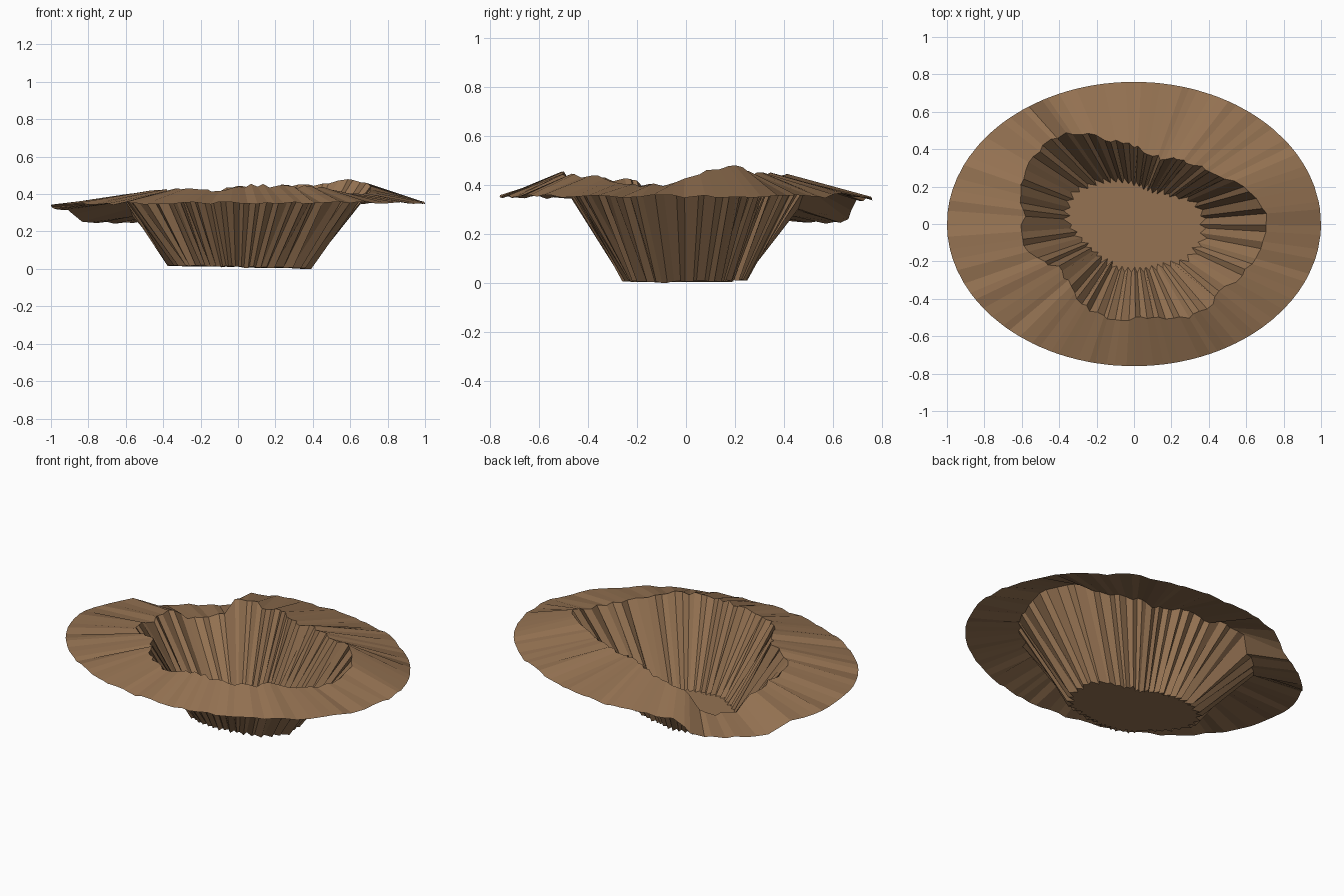
import bpy, bmesh, math, random

if "Cube" in bpy.data.objects:
    bpy.data.objects.remove(bpy.data.objects["Cube"])

random.seed(4)
N = 96

# Crater lip (x, y, z), anticlockwise from the right
LIP = [(.71, .03, .45), (.68, .12, .46), (.60, .18, .48), (.42, .27, .455), (.30, .33, .45),
       (.15, .35, .44), (.05, .39, .45), (-.15, .45, .42), (-.30, .49, .42), (-.37, .48, .40),
       (-.40, .47, .31), (-.50, .40, .28), (-.57, .32, .28), (-.585, .28, .34), (-.60, .20, .37),
       (-.59, .05, .38), (-.59, -.10, .39), (-.52, -.18, .41), (-.40, -.23, .42),
       (-.33, -.33, .43), (-.28, -.43, .43), (-.17, -.49, .42), (-.05, -.515, .43),
       (.08, -.49, .455), (.30, -.50, .44), (.38, -.46, .44), (.45, -.37, .44),
       (.57, -.27, .42), (.65, -.20, .40), (.70, -.08, .41)]
# Floor outline
FLOOR = [(.37, .03, .01), (.32, .12, .01), (.20, .145, .01), (.10, .18, .01), (0, .21, .015),
         (-.10, .23, .015), (-.20, .22, .02), (-.30, .18, .02), (-.36, .10, .02),
         (-.36, .03, .02), (-.30, -.07, .02), (-.25, -.11, .02), (-.20, -.16, .02),
         (-.12, -.22, .015), (-.03, -.24, .015), (.10, -.23, .01), (.20, -.21, .01),
         (.28, -.20, .005), (.33, -.13, .005), (.37, -.08, .005)]
# Outer edge height by angle in degrees; the dip is the breach at back left
EDGE = [(0, .355), (36, .36), (39, .34), (42, .365), (90, .345), (122, .34), (127, .25),
        (155, .25), (159, .31), (175, .335), (200, .35), (270, .355), (360, .355)]


def lerp_table(table, a):
    """Linear lookup of tuples (key, values...)."""
    for p, q in zip(table, table[1:]):
        if p[0] <= a <= q[0]:
            t = (a - p[0]) / max(q[0] - p[0], 1e-6)
            return [u + (v - u) * t for u, v in zip(p[1:], q[1:])]


def polar(points):
    """Turn an outline into a wrapped (angle, radius, height) table."""
    t = sorted((math.degrees(math.atan2(y, x)) % 360, math.hypot(x, y), z) for x, y, z in points)
    return [(t[-1][0] - 360, *t[-1][1:])] + t + [(t[0][0] + 360, *t[0][1:])]


lip, floor = polar(LIP), polar(FLOOR)
bm = bmesh.new()
rings = [[], [], []]
for i in range(N):
    a = 360 * (i + random.uniform(-.25, .25)) / N % 360
    c, s = math.cos(math.radians(a)), math.sin(math.radians(a))
    # outer edge: exact ellipse with an uneven height
    r = 1 / math.hypot(c, s / .76)
    z = lerp_table(EDGE, a)[0] + random.uniform(-.007, .007)
    rings[0].append(bm.verts.new((r * c, r * s, z)))
    # jagged lip
    r, z = lerp_table(lip, a)
    r += random.uniform(-.012, .012)
    rings[1].append(bm.verts.new((r * c, r * s, z + random.uniform(-.012, .008))))
    # zigzag foot of the wall
    r, z = lerp_table(floor, a)
    r += (.014 if i % 2 else -.014) + random.uniform(-.008, .008)
    rings[2].append(bm.verts.new((r * c, r * s, z + random.uniform(-.004, .004))))

# Sloping bank, steep wall and flat floor
for outer, inner in zip(rings, rings[1:]):
    for i in range(N):
        j = (i + 1) % N
        bm.faces.new((outer[i], outer[j], inner[j], inner[i]))
bm.faces.new(rings[2])
low = min(v.co.z for v in bm.verts)
for v in bm.verts:
    v.co.z -= low

mesh = bpy.data.meshes.new("crater")
bm.to_mesh(mesh)
bm.free()
crater = bpy.data.objects.new("crater", mesh)
bpy.context.collection.objects.link(crater)

mat = bpy.data.materials.new("brown_earth")
mat.diffuse_color = (.30, .17, .085, 1)
mat.use_nodes = True
mat.node_tree.nodes["Principled BSDF"].inputs["Base Color"].default_value = mat.diffuse_color
mesh.materials.append(mat)
